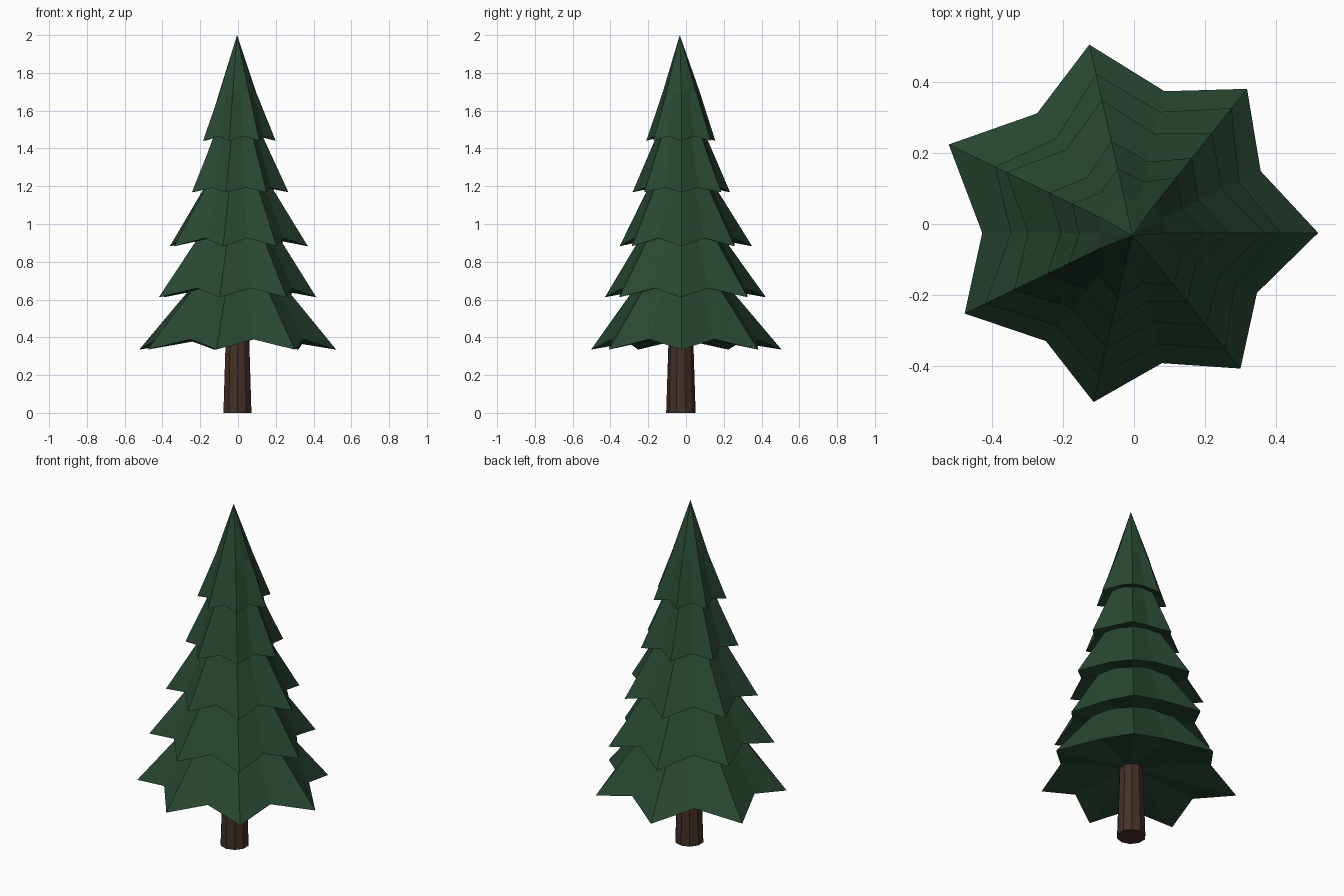
import bpy, bmesh
from math import cos, sin, pi

if "Cube" in bpy.data.objects:
    bpy.data.objects.remove(bpy.data.objects["Cube"])


def material(name, rgb):
    m = bpy.data.materials.new(name)
    m.diffuse_color = (*rgb, 1)
    m.use_nodes = True
    m.node_tree.nodes["Principled BSDF"].inputs["Base Color"].default_value = m.diffuse_color
    return m


green = material("needles", (0.022, 0.065, 0.032))
brown = material("bark", (0.055, 0.03, 0.02))
CX, CY, N = -0.005, -0.025, 7


def star_ring(bm, tips, valley, z_tip, z_valley):
    """Ring of vertices alternating branch tips and valleys."""
    ring = []
    for i, r in enumerate(tips):
        a = 2 * pi * i / N
        ring.append(bm.verts.new((CX + r * cos(a), CY + r * sin(a), z_tip)))
        rv = valley * (r + tips[(i + 1) % N]) / 2
        a += pi / N
        ring.append(bm.verts.new((CX + rv * cos(a), CY + rv * sin(a), z_valley)))
    return ring


def tier(name, tips, z_tip, z_valley, r_top, z_top, z_peak):
    bm = bmesh.new()
    low = star_ring(bm, tips, 0.77, z_tip, z_valley)
    top = star_ring(bm, [r_top] * N, 0.93, z_top, z_top)
    peak = bm.verts.new((CX, CY - 0.008, z_peak))
    under = bm.verts.new((CX, CY, z_valley + 0.03))
    for i in range(2 * N):
        j = (i + 1) % (2 * N)
        bm.faces.new((low[i], low[j], top[j], top[i]))
        bm.faces.new((top[i], top[j], peak))
        bm.faces.new((low[j], low[i], under))
    me = bpy.data.meshes.new(name)
    bm.to_mesh(me)
    bm.free()
    me.materials.append(green)
    bpy.context.collection.objects.link(bpy.data.objects.new(name, me))


# Foliage: tip radii, tip and valley heights, upper ring, peak
tiers = [
    ((.525, .52, .545, .575, .525, .49, .49), .335, .39, .21, .72, .73),
    ((.42, .45, .46, .43, .46, .415, .42), .612, .66, .19, .98, .99),
    ((.375, .36, .385, .395, .37, .335, .335), .882, .925, .15, 1.25, 1.26),
    ((.272, .27, .265, .26, .265, .265, .25), 1.168, 1.192, .11, 1.52, 1.53),
    ((.205, .20, .185, .19, .20, .19, .19), 1.44, 1.465, .10, 1.70, 2.0),
]
for k, t in enumerate(tiers):
    tier(f"foliage_tier_{k + 1}", *t)

# Trunk
bpy.ops.mesh.primitive_cone_add(vertices=10, radius1=0.078, radius2=0.062,
                                depth=0.5, location=(CX + 0.002, CY - 0.002, 0.25))
trunk = bpy.context.object
trunk.name = "trunk"
trunk.data.materials.append(brown)
